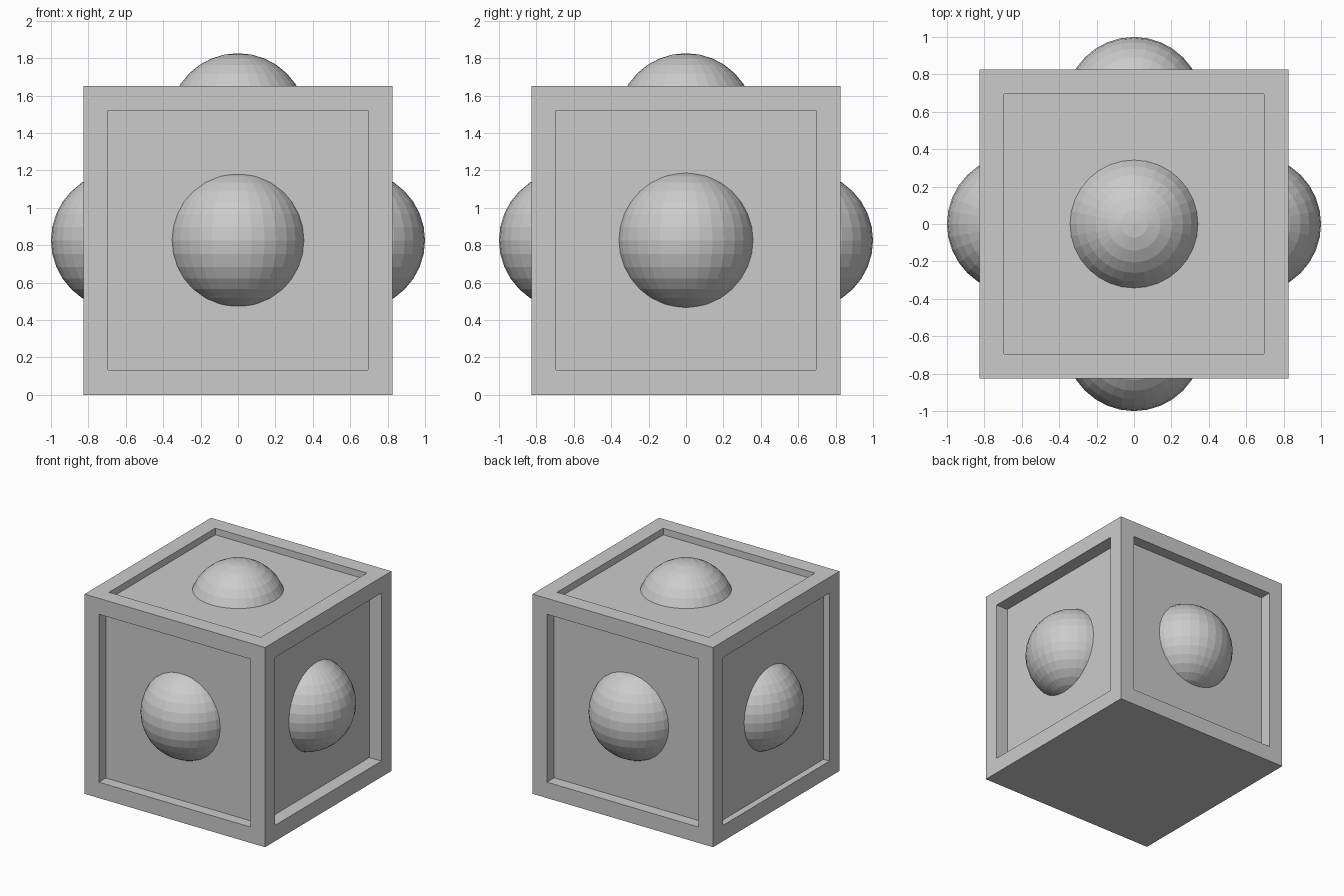
import bpy, bmesh
from mathutils import Vector

if "Cube" in bpy.data.objects:
    bpy.data.objects.remove(bpy.data.objects["Cube"])

HALF = 0.826       # half the cube's edge
BORDER = 0.186     # frame width around each sunken panel
RADIUS = 0.37      # ball radius
REACH = 1.0        # how far each ball reaches from the cube centre
CENTRE = Vector((0, 0, HALF))

# name, outward direction, depth of the sunken panel
SIDES = [
    ("right", Vector((1, 0, 0)), 0.11),
    ("left", Vector((-1, 0, 0)), 0.055),
    ("back", Vector((0, 1, 0)), 0.095),
    ("front", Vector((0, -1, 0)), 0.09),
    ("top", Vector((0, 0, 1)), 0.055),
]


def add_object(name, bm):
    mesh = bpy.data.meshes.new(name)
    bm.to_mesh(mesh)
    bm.free()
    obj = bpy.data.objects.new(name, mesh)
    obj.location = CENTRE
    bpy.context.collection.objects.link(obj)
    return obj


# Cube with a sunken panel on every face but the bottom
bm = bmesh.new()
bmesh.ops.create_cube(bm, size=2 * HALF)
bm.normal_update()
for name, direction, depth in SIDES:
    face = max(bm.faces, key=lambda f: f.normal.dot(direction) * f.calc_area())
    # inset the frame, then extrude the panel straight inwards
    bmesh.ops.inset_region(bm, faces=[face], thickness=BORDER)
    result = bmesh.ops.extrude_discrete_faces(bm, faces=[face])
    panel = result["faces"][0]
    bmesh.ops.translate(bm, vec=-direction * depth, verts=panel.verts)
    bm.normal_update()
bmesh.ops.recalc_face_normals(bm, faces=bm.faces)
add_object("panelled_cube", bm)

# Faceted ball bulging out of each panel
for name, direction, depth in SIDES:
    bm = bmesh.new()
    bmesh.ops.create_uvsphere(bm, u_segments=32, v_segments=16, radius=RADIUS)
    ball = add_object(name + "_ball", bm)
    ball.location = CENTRE + direction * (REACH - RADIUS)
